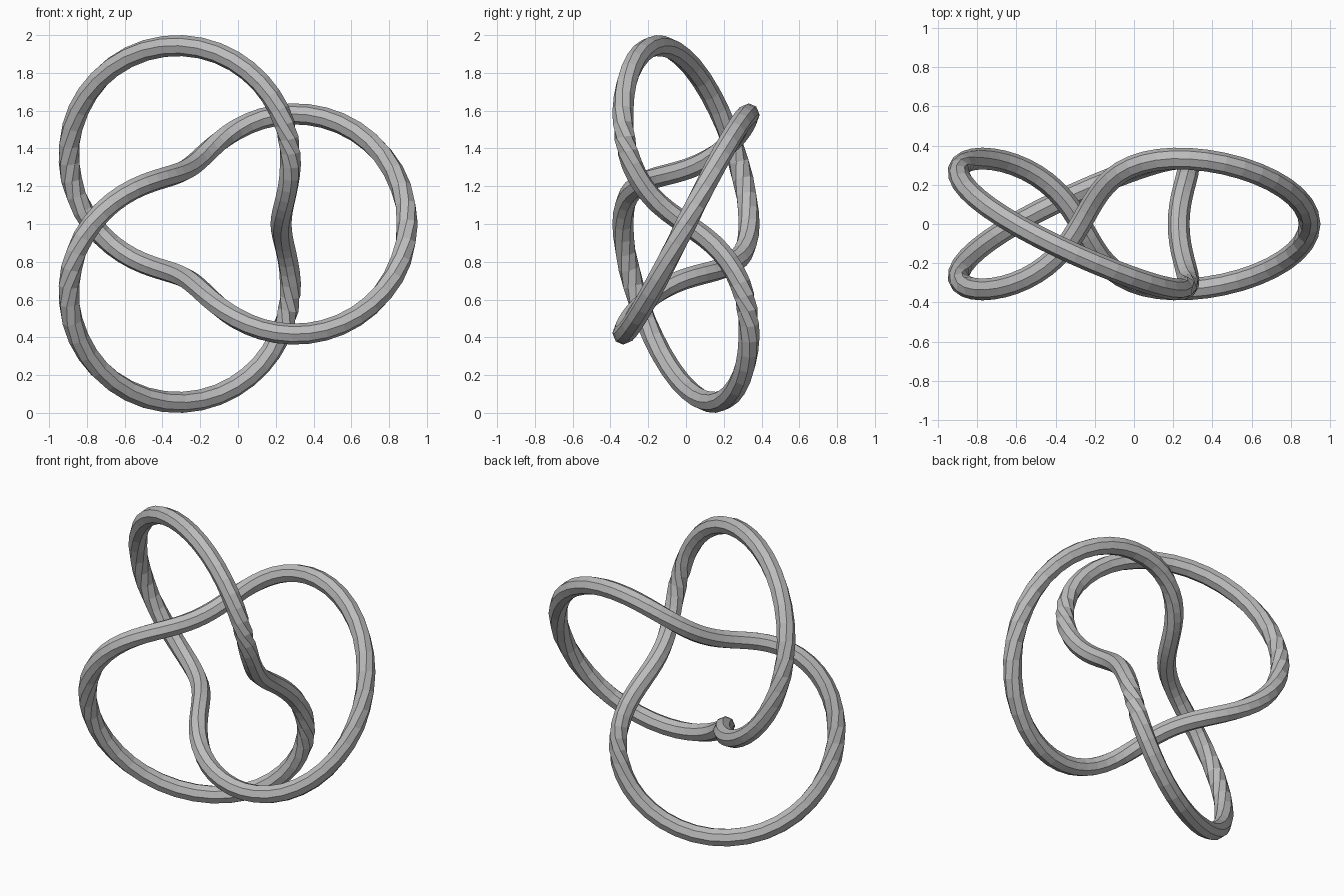
import bpy, bmesh, math
from mathutils import Vector

cube = bpy.data.objects.get("Cube")
if cube:
    bpy.data.objects.remove(cube, do_unlink=True)

SCALE = 0.334            # unit of the torus the knot is wound on
TUBE = SCALE / 6         # tube radius
SHIFT = -0.106           # centres the bounds on x
STEPS, SIDES = 128, 8


def knot(t):
    """Trefoil wound twice around and three times through a torus."""
    r = 2 + math.cos(3 * t)
    return Vector((r * math.cos(2 * t) * SCALE + SHIFT,
                   math.sin(3 * t) * SCALE,
                   r * math.sin(2 * t) * SCALE + 1))


grey = bpy.data.materials.new("grey")
grey.use_nodes = True
colour = (0.5, 0.5, 0.5, 1)
grey.diffuse_color = colour
grey.node_tree.nodes["Principled BSDF"].inputs["Base Color"].default_value = colour

# Sweep a round section along the knot, kept level with the z axis
bm = bmesh.new()
rings = []
for i in range(STEPS):
    t = math.tau * i / STEPS
    tangent = (knot(t + 0.001) - knot(t - 0.001)).normalized()
    side = tangent.cross(Vector((0, 0, 1))).normalized()
    up = side.cross(tangent)
    ring = []
    for k in range(SIDES):
        a = math.tau * k / SIDES
        ring.append(bm.verts.new(knot(t) + TUBE * (side * math.cos(a) + up * math.sin(a))))
    rings.append(ring)

for i, ring in enumerate(rings):
    following = rings[(i + 1) % STEPS]
    for k in range(SIDES):
        n = (k + 1) % SIDES
        bm.faces.new((ring[k], ring[n], following[n], following[k]))
bmesh.ops.recalc_face_normals(bm, faces=bm.faces[:])

mesh = bpy.data.meshes.new("knot_tube")
bm.to_mesh(mesh)
bm.free()
mesh.materials.append(grey)
tube = bpy.data.objects.new("knot_tube", mesh)
bpy.context.collection.objects.link(tube)
